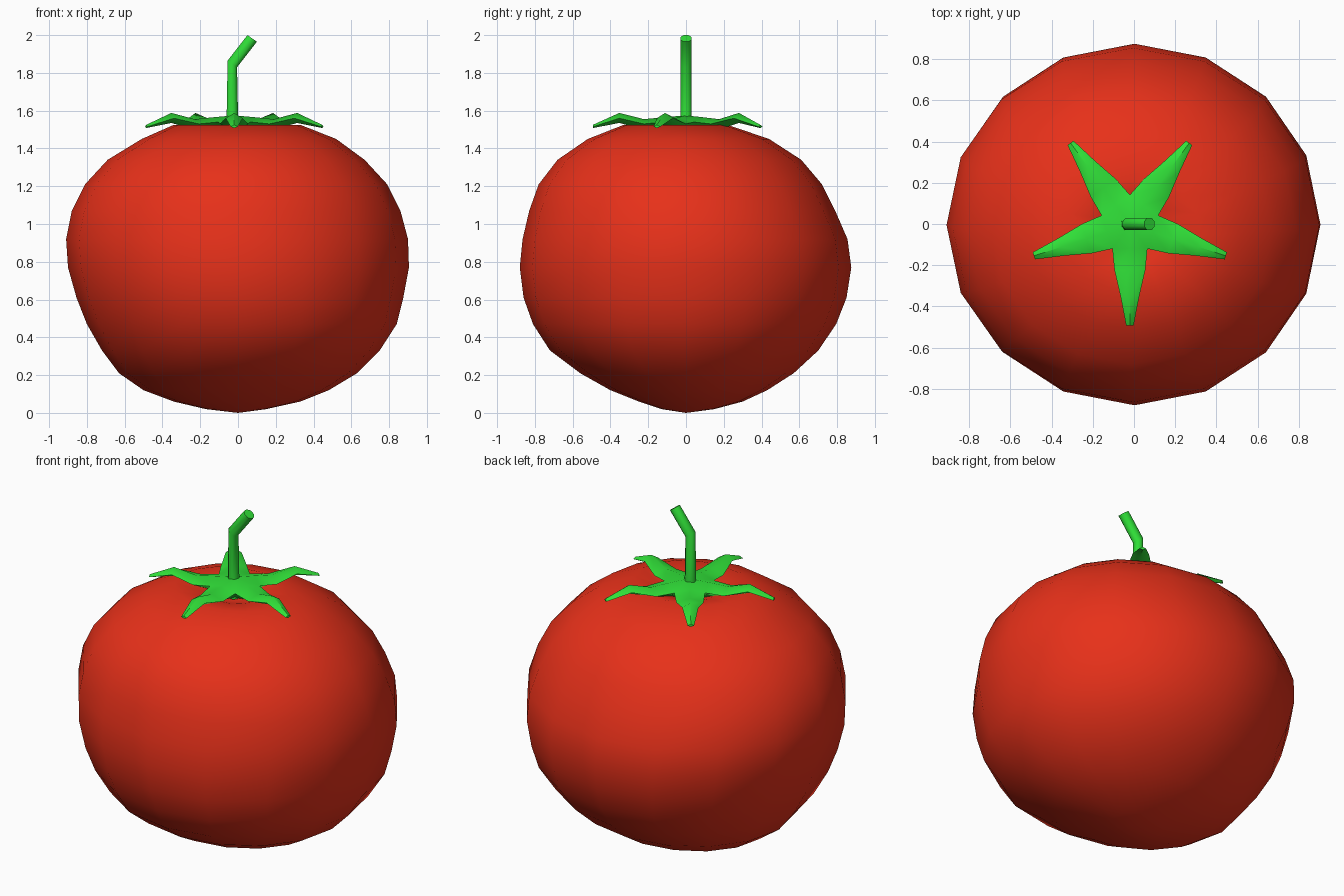
import bpy, bmesh
from math import sin, cos, pi, radians

if "Cube" in bpy.data.objects:
    bpy.data.objects.remove(bpy.data.objects["Cube"])


def material(name, color):
    m = bpy.data.materials.new(name)
    m.diffuse_color = color
    m.use_nodes = True
    m.node_tree.nodes["Principled BSDF"].inputs["Base Color"].default_value = m.diffuse_color
    return m


def finish(bm, name, mat, angle):
    bmesh.ops.remove_doubles(bm, verts=bm.verts, dist=0.0005)
    bmesh.ops.recalc_face_normals(bm, faces=bm.faces)
    me = bpy.data.meshes.new(name)
    bm.to_mesh(me)
    bm.free()
    me.materials.append(mat)
    ob = bpy.data.objects.new(name, me)
    bpy.context.collection.objects.link(ob)
    bpy.ops.object.select_all(action='DESELECT')
    ob.select_set(True)
    bpy.context.view_layer.objects.active = ob
    bpy.ops.object.shade_smooth_by_angle(angle=radians(angle))
    return ob


def bridge(bm, rings):
    for a, b in zip(rings, rings[1:]):
        n = len(a)
        for i in range(n):
            j = (i + 1) % n
            bm.faces.new((a[i], a[j], b[j], b[i]))


def fan(bm, ring, point):
    v = bm.verts.new(point)
    for i in range(len(ring)):
        bm.faces.new((ring[i], ring[(i + 1) % len(ring)], v))


red = material("red_skin", (0.8, 0.03, 0.01, 1))
green = material("green_leaf", (0.03, 0.75, 0.04, 1))

# Fruit: slightly lopsided rings (height, left, right, front, back)
rows = [
    (0.02, .17, .15, .13, .15), (0.06, .34, .33, .25, .30),
    (0.12, .50, .48, .40, .43), (0.21, .63, .63, .56, .57),
    (0.33, .72, .75, .72, .70), (0.47, .80, .84, .81, .795),
    (0.61, .855, .875, .86, .85), (0.77, .90, .905, .88, .875),
    (0.92, .91, .90, .865, .855), (1.07, .88, .86, .83, .79),
    (1.21, .81, .79, .78, .72), (1.34, .69, .67, .68, .61),
    (1.45, .51, .52, .52, .44), (1.525, .34, .33, .33, .22),
    (1.50, .18, .17, .18, .12),
]
bm = bmesh.new()
rings = []
for z, l, r, f, b in rows:
    ring = []
    for i in range(16):
        a = 2 * pi * i / 16
        ring.append(bm.verts.new(((r - l) / 2 + (r + l) / 2 * cos(a),
                                  (b - f) / 2 + (b + f) / 2 * sin(a), z)))
    rings.append(ring)
bridge(bm, rings)
fan(bm, rings[0], (0, 0, 0))
fan(bm, rings[-1], (-0.02, -0.02, 1.44))
finish(bm, "fruit", red, 60)

# Calyx: five ridged sepals (reach, half width, ridge z, edge z, underside z)
sections = [
    (0.0, 0.0, 1.575, 1.54, 1.45), (0.117, 0.085, 1.565, 1.54, 1.48),
    (0.22, 0.075, 1.555, 1.53, 1.50), (0.35, 0.045, 1.588, 1.56, 1.535),
    (0.49, 0.018, 1.525, 1.515, 1.508),
]
bm = bmesh.new()
for k in range(5):
    a = -pi / 2 + k * 2 * pi / 5

    def vert(d, w, z):
        return bm.verts.new((-0.02 + d * cos(a) - w * sin(a),
                             -0.003 + d * sin(a) + w * cos(a), z))

    top, under = vert(0, 0, 1.575), vert(0, 0, 1.45)
    rings = [[vert(d, w, ze), vert(d, 0, zt), vert(d, -w, ze), vert(d, 0, zb)]
             for d, w, zt, ze, zb in sections[1:]]
    l, t, r, u = rings[0]
    for f in ((top, l, t), (top, t, r), (under, u, l), (under, r, u)):
        bm.faces.new(f)
    bridge(bm, rings)
    bm.faces.new(rings[-1])
finish(bm, "calyx", green, 50)

# Stem: bent eight-sided rod (left x, left z, right x, right z)
bm = bmesh.new()
rings = []
for xl, zl, xr, zr in [(-.065, 1.45, .005, 1.45), (-.06, 1.58, .0, 1.58),
                       (-.055, 1.865, -.005, 1.83), (.05, 2.0, .1, 1.965)]:
    ring = []
    for i in range(8):
        a = 2 * pi * (i + 0.5) / 8
        t = 0.5 + 0.5 * cos(a) / cos(pi / 8)
        ring.append(bm.verts.new((xl + (xr - xl) * t, 0.03 * sin(a) / cos(pi / 8),
                                  zl + (zr - zl) * t)))
    rings.append(ring)
bridge(bm, rings)
bm.faces.new(rings[0])
bm.faces.new(rings[-1])
finish(bm, "stem", green, 50)
